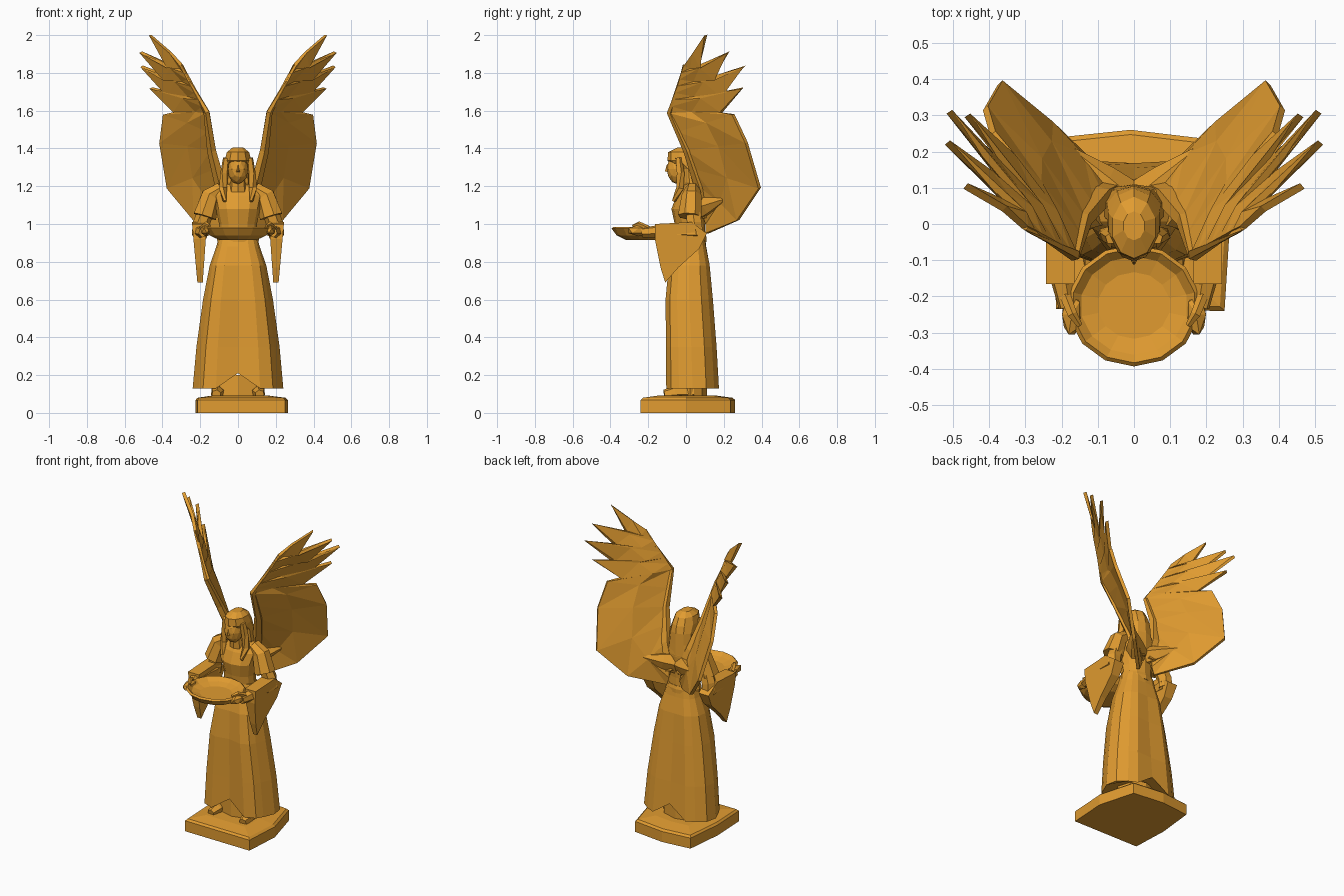
import bpy, bmesh, math
from mathutils import Vector

if "Cube" in bpy.data.objects:
    bpy.data.objects.remove(bpy.data.objects["Cube"], do_unlink=True)

bronze = bpy.data.materials.new("golden_bronze")
bronze.use_nodes = True
COLOR = (0.75, 0.33, 0.03, 1)
bronze.diffuse_color = COLOR
bronze.node_tree.nodes["Principled BSDF"].inputs["Base Color"].default_value = COLOR


def finish(name, bm, mirror=False, thickness=0):
    """Turn a bmesh into a flat-shaded object, optionally thickened and mirrored."""
    bmesh.ops.recalc_face_normals(bm, faces=bm.faces)
    mesh = bpy.data.meshes.new(name)
    bm.to_mesh(mesh)
    bm.free()
    mesh.materials.append(bronze)
    ob = bpy.data.objects.new(name, mesh)
    bpy.context.collection.objects.link(ob)
    if thickness:
        mod = ob.modifiers.new("Thickness", 'SOLIDIFY')
        mod.thickness, mod.offset = thickness, 0
    if mirror:
        ob.modifiers.new("Mirror", 'MIRROR').use_mirror_merge = False
    return ob


def loft(name, rings, mirror=False, caps=True):
    """Skin a list of equal-length point rings."""
    bm = bmesh.new()
    rows = [[bm.verts.new(p) for p in ring] for ring in rings]
    n = len(rows[0])
    for a, b in zip(rows, rows[1:]):
        for i in range(n):
            j = (i + 1) % n
            bm.faces.new((a[i], a[j], b[j], b[i]))
    if caps:
        bm.faces.new(rows[0])
        bm.faces.new(rows[-1])
    return finish(name, bm, mirror)


def oval(z, rx, ry, cy=0, cx=0, n=12, square=1.0):
    """Horizontal ring; its first point faces the front."""
    pts = []
    for i in range(n):
        a = math.tau * i / n
        s, c = math.sin(a), -math.cos(a)
        x = math.copysign(abs(s) ** square, s)
        y = math.copysign(abs(c) ** square, c)
        pts.append(Vector((cx + rx * x, cy + ry * y, z)))
    return pts


def tube(name, path, n=6, mirror=True):
    """Limb through (x, y, z, radius) stations."""
    pts = [Vector(p[:3]) for p in path]
    rings = []
    for i, p in enumerate(pts):
        d = pts[min(i + 1, len(pts) - 1)] - pts[max(i - 1, 0)]
        side = d.cross(Vector((0.3, 0.2, 0.9))).normalized()
        up = side.cross(d).normalized()
        rings.append([p + path[i][3] * (side * math.cos(math.tau * k / n)
                      + up * math.sin(math.tau * k / n)) for k in range(n)])
    return loft(name, rings, mirror)


def ball(name, center, radii, mirror=False, detail=1):
    bm = bmesh.new()
    bmesh.ops.create_icosphere(bm, subdivisions=detail, radius=1)
    for v in bm.verts:
        v.co = Vector(c + r * k for c, r, k in zip(center, radii, v.co))
    return finish(name, bm, mirror)


# Plinth with a pointed rear edge and a sloping top
outline = [(-0.215, -0.235), (0.25, -0.24), (0.265, 0), (0.2, 0.235),
           (-0.01, 0.26), (-0.2, 0.24), (-0.225, 0)]
loft("plinth", [[Vector((x * s, y * s, z)) for x, y in outline]
                for z, s in ((0, 1), (0.068, 1), (0.08, 0.95), (0.092, 0.6))])

# Pleated skirt, slit at the hem in front and behind
skirt = []
for z, rx, ry, cy in ((0.13, 0.24, 0.148, 0.035), (0.35, 0.22, 0.142, 0.028),
                      (0.6, 0.185, 0.133, 0.017), (0.78, 0.15, 0.115, 0.017),
                      (0.88, 0.115, 0.09, 0.02), (0.94, 0.1, 0.075, 0.025)):
    ring = oval(z, rx, ry, cy, n=16, square=0.75)
    depth = 0.025 * min(1, (0.94 - z) / 0.3)
    ring[0].y += depth
    ring[8].y -= depth * 0.6
    for k in (3, 6, 10, 13):
        ring[k].x *= 1 - depth * 3
    skirt.append(ring)
for k in (0, 8):
    skirt[0][k].z = 0.21
loft("skirt", skirt)
loft("underskirt", [oval(z, 0.14, 0.09, 0.02, n=8) for z in (0.08, 0.2)])

# Feet
tube("foot", [(0.1, 0.04, 0.11, 0.035), (0.11, -0.06, 0.108, 0.036),
              (0.115, -0.115, 0.098, 0.025)])

# Bodice, sash and neck
loft("bodice", [oval(0.92, 0.102, 0.075, 0.025), oval(1.0, 0.1, 0.08, 0.02),
                oval(1.08, 0.118, 0.092, 0.015), oval(1.15, 0.135, 0.08, 0.03),
                oval(1.19, 0.115, 0.065, 0.04), oval(1.225, 0.055, 0.045, 0.03)])
loft("sash", [oval(0.905, 0.109, 0.086, 0.022), oval(0.93, 0.112, 0.086, 0.022),
              oval(0.95, 0.105, 0.08, 0.022)])
loft("neck", [oval(1.17, 0.05, 0.045, 0, n=8), oval(1.27, 0.038, 0.04, -0.01, n=8)])

# Head with draped hair
ball("face", (0, -0.043, 1.29), (0.055, 0.06, 0.08), detail=2)
loft("nose", [[Vector(p) for p in r] for r in (
    ((-0.013, -0.092, 1.275), (0.013, -0.092, 1.275), (0, -0.095, 1.32)),
    ((-0.003, -0.112, 1.278), (0.003, -0.112, 1.278), (0, -0.103, 1.31)))])
hair = [oval(1.405, 0.03, 0.04, -0.005, n=10), oval(1.38, 0.062, 0.085, -0.01, n=10),
        oval(1.335, 0.074, 0.098, 0.0, n=10), oval(1.29, 0.078, 0.07, 0.035, n=10),
        oval(1.22, 0.085, 0.068, 0.04, n=10), oval(1.14, 0.092, 0.045, 0.065, n=10)]
loft("hair", hair)
tube("hair_lock", [(0.062, -0.04, 1.35, 0.018), (0.072, -0.03, 1.27, 0.022),
                   (0.08, -0.03, 1.19, 0.022), (0.07, -0.065, 1.12, 0.01)], 5)

# Arms: short cape sleeve over the upper arm, then forearm and hand
tube("cape_sleeve", [(0.09, 0.035, 1.185, 0.04), (0.145, 0.03, 1.15, 0.053),
                     (0.178, 0.02, 1.04, 0.064)], 7)
tube("upper_arm", [(0.15, 0.03, 1.12, 0.04), (0.195, 0.045, 1.0, 0.045),
                   (0.2, 0.05, 0.94, 0.045)])
tube("forearm", [(0.2, 0.06, 0.955, 0.045), (0.2, -0.14, 0.96, 0.036),
                 (0.183, -0.23, 0.955, 0.026)])
ball("hand", (0.172, -0.25, 0.965), (0.03, 0.065, 0.03), mirror=True)
tube("thumb", [(0.19, -0.2, 0.975, 0.016), (0.17, -0.25, 1.0, 0.014),
               (0.15, -0.28, 0.99, 0.008)], 5)

# Hanging sleeves, narrowing towards the low front tip
profile = [(-0.165, 1.0), (0.03, 1.01), (0.11, 0.95), (0.07, 0.87),
           (-0.04, 0.77), (-0.11, 0.69), (-0.135, 0.77), (-0.165, 0.92)]
inner = [Vector((0.165 + (1 - z) * 0.07, y, z)) for y, z in profile]
outer = [Vector((0.243 - (1 - z) * 0.09, y, z)) for y, z in profile]
loft("hanging_sleeve", [inner, outer], mirror=True)

# Shallow offering dish
loft("dish", [oval(z, r, r * 0.92, -0.225, n=14) for z, r in
              ((0.915, 0.1), (0.94, 0.155), (0.975, 0.183),
               (0.985, 0.172), (0.962, 0.148), (0.95, 0.1))])

# Wings: arm line on one side, feather tips and notches on the other
arm_keys = [(0, (0.30, -0.01, 1.84)), (7, (0.165, -0.085, 1.59)),
            (9, (0.14, 0.01, 1.39)), (11, (0.09, 0.075, 1.2)), (12, (0.04, 0.1, 1.04))]
trailing = [(0.465, 0.105, 2.0), (0.375, 0.075, 1.835), (0.515, 0.225, 1.91),
            (0.395, 0.15, 1.77), (0.51, 0.31, 1.835), (0.375, 0.185, 1.68),
            (0.46, 0.3, 1.72), (0.335, 0.185, 1.59), (0.39, 0.25, 1.58),
            (0.41, 0.32, 1.43), (0.37, 0.39, 1.19), (0.23, 0.275, 1.02),
            (0.06, 0.11, 0.95)]


def arm_point(i):
    for (a, p), (b, q) in zip(arm_keys, arm_keys[1:]):
        if i <= b:
            return Vector(p).lerp(Vector(q), (i - a) / (b - a))


bulge = Vector((-0.77, 0.58, 0.28)) * 0.018
bm = bmesh.new()
rows = []
for i, t in enumerate(trailing):
    a, t = arm_point(i), Vector(t)
    mid = a.lerp(t, 0.5 if i > 7 else 0.4) + bulge * (1 if i % 2 else 0.6)
    rows.append([bm.verts.new(p) for p in (a, mid, t)])
for r, s in zip(rows, rows[1:]):
    for k in (0, 1):
        bm.faces.new((r[k], r[k + 1], s[k + 1]))
        bm.faces.new((r[k], s[k + 1], s[k]))
finish("wing", bm, mirror=True, thickness=0.02)

# Thick leading edge of each wing and its root on the back
radii = (0.008, 0.018, 0.025, 0.032, 0.035)
tube("wing_arm", [(*p, r) for (_, p), r in zip(arm_keys, radii)], 5)
tube("wing_root", [(0.03, 0.06, 1.08, 0.07), (0.09, 0.12, 1.1, 0.05),
                   (0.17, 0.2, 1.13, 0.012)], 6)
